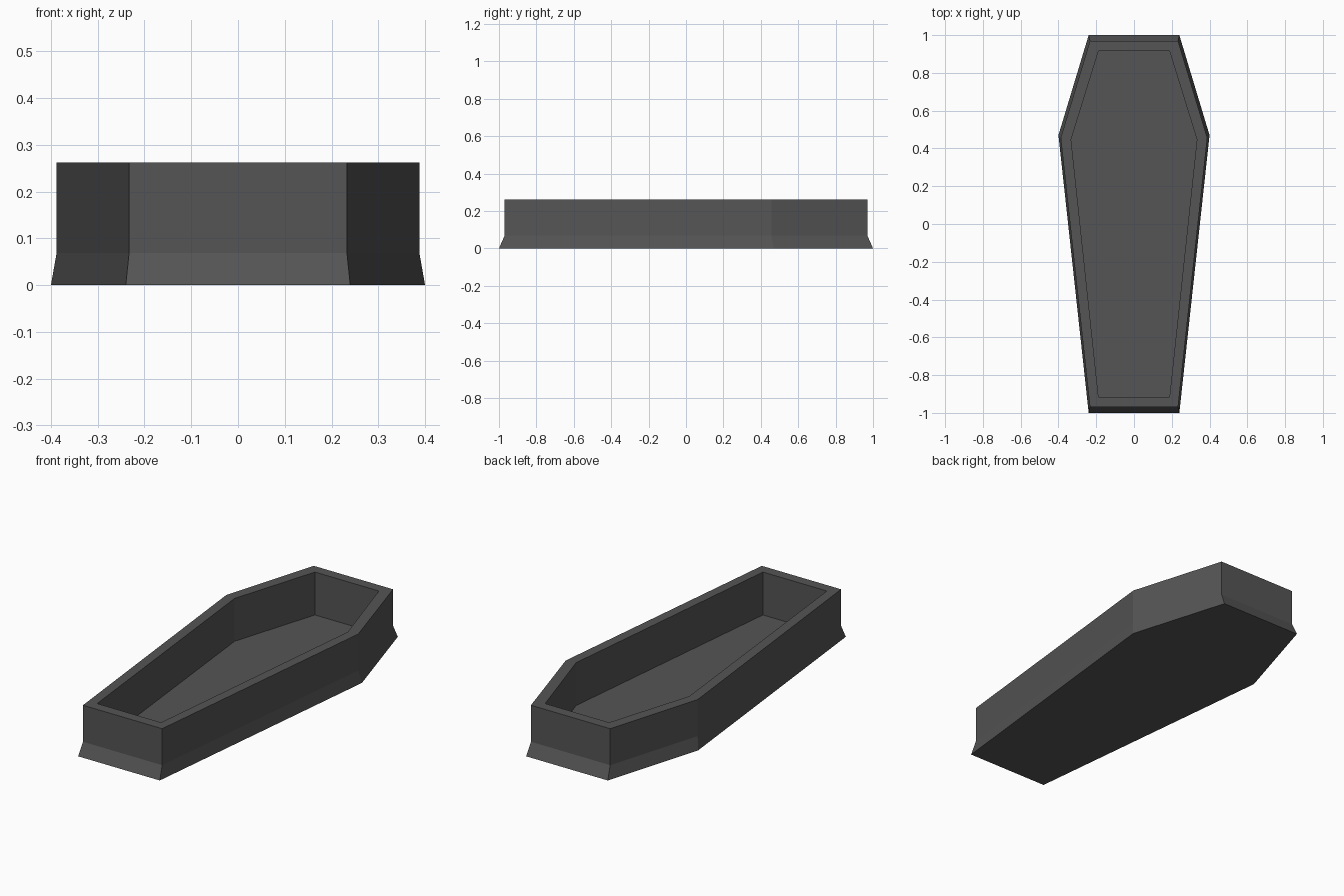
import bpy
import bmesh

cube = bpy.data.objects.get("Cube")
if cube:
    bpy.data.objects.remove(cube, do_unlink=True)

# Single dark grey material
grey = bpy.data.materials.new("dark grey")
grey.use_nodes = True
colour = (0.09, 0.09, 0.09, 1)
grey.diffuse_color = colour
grey.node_tree.nodes["Principled BSDF"].inputs["Base Color"].default_value = colour


def outline(end_x, end_y, shoulder_x, shoulder_y):
    """Six-sided tapered outline, mirrored left to right."""
    half = [(end_x, -end_y), (shoulder_x, shoulder_y), (end_x, end_y)]
    return half + [(-x, y) for x, y in reversed(half)]


foot = outline(0.24, 1.0, 0.4, 0.47)
wall = outline(0.233, 0.97, 0.388, 0.456)
inside = outline(0.188, 0.915, 0.333, 0.447)

# Rings run from the base, up the flared foot and wall, over the rim, down to the floor
sections = [(foot, 0), (wall, 0.068), (wall, 0.262), (inside, 0.262), (inside, 0.034)]

bm = bmesh.new()
rings = [[bm.verts.new((x, y, z)) for x, y in shape] for shape, z in sections]
for low, high in zip(rings, rings[1:]):
    for i in range(6):
        j = (i + 1) % 6
        bm.faces.new((low[i], low[j], high[j], high[i]))

# Underside and inner floor
bm.faces.new(rings[0][::-1])
bm.faces.new(rings[-1])
bmesh.ops.recalc_face_normals(bm, faces=bm.faces)

mesh = bpy.data.meshes.new("open_box")
bm.to_mesh(mesh)
bm.free()
mesh.materials.append(grey)
box = bpy.data.objects.new("open_box", mesh)
bpy.context.collection.objects.link(box)
